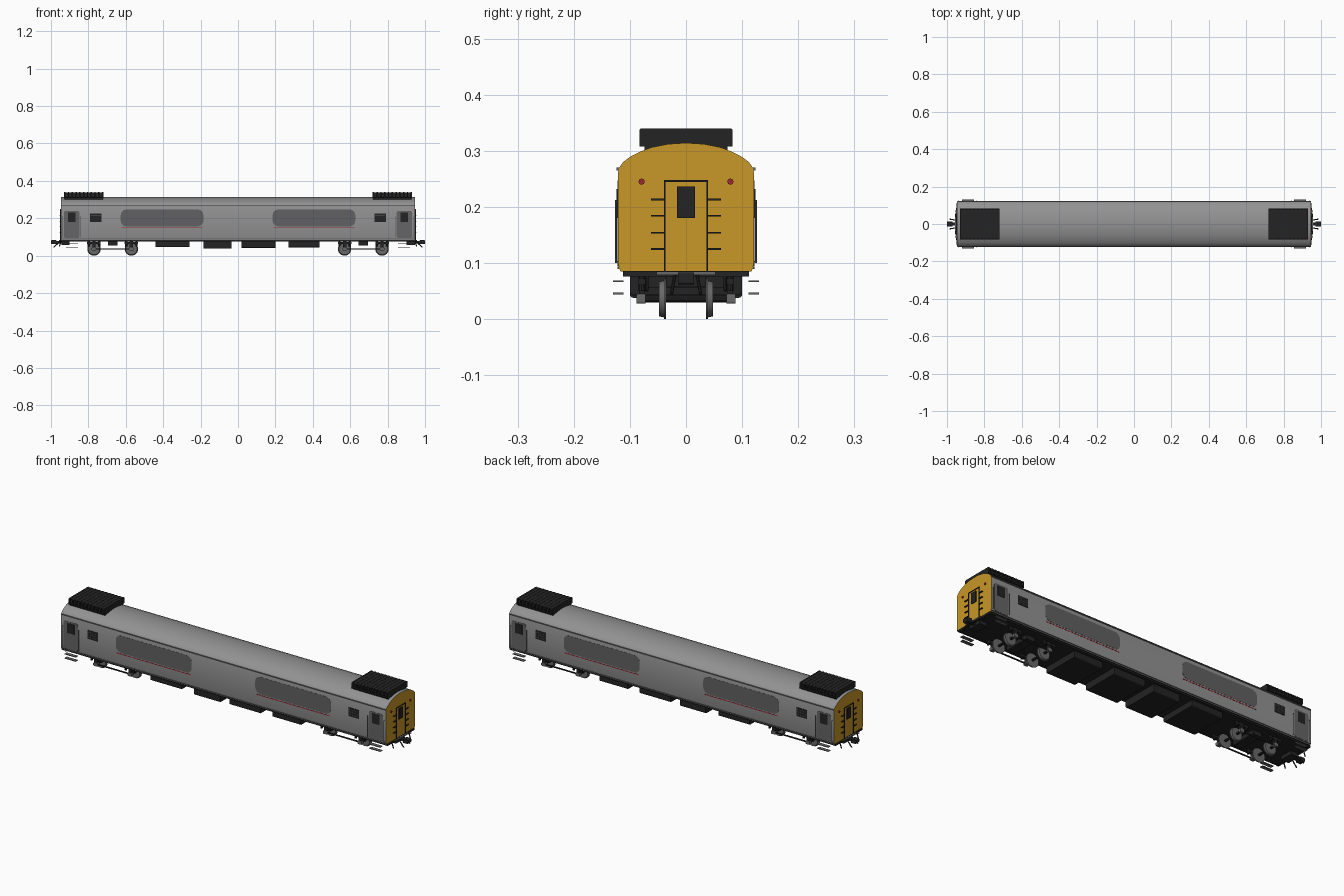
import bpy, bmesh, math
from mathutils import Matrix, Vector

if "Cube" in bpy.data.objects:
    bpy.data.objects.remove(bpy.data.objects["Cube"], do_unlink=True)


def material(name, r, g, b):
    m = bpy.data.materials.new(name)
    m.use_nodes = True
    m.diffuse_color = (r, g, b, 1)
    node = next(n for n in m.node_tree.nodes if n.type == 'BSDF_PRINCIPLED')
    node.inputs["Base Color"].default_value = (r, g, b, 1)
    return m


GREY = material("body grey", 0.29, 0.29, 0.29)
DOOR = material("door grey", 0.13, 0.13, 0.135)
PANEL = material("dark panel grey", 0.12, 0.12, 0.125)
STEEL = material("wheel steel", 0.14, 0.14, 0.14)
BLACK = material("underframe black", 0.017, 0.017, 0.017)
YELLOW = material("end yellow", 0.58, 0.31, 0.02)
RED = material("lamp red", 0.32, 0.02, 0.03)

BOTH = (-1, 1)
CORNERS = [(sx, sy) for sx in BOTH for sy in BOTH]


class Part:
    """Collects primitives into one mesh object."""

    def __init__(self, name, *mats):
        self.name, self.mats, self.bm = name, mats, bmesh.new()

    def box(self, x, y, z, round_axis=None, radius=0.0):
        # each argument is a (low, high) range
        size = [max(r) - min(r) for r in (x, y, z)]
        mid = [sum(r) / 2 for r in (x, y, z)]
        mat = Matrix.Translation(mid) @ Matrix.Diagonal((*size, 1))
        verts = bmesh.ops.create_cube(self.bm, size=1, matrix=mat)["verts"]
        if round_axis is not None:
            edges = {e for v in verts for e in v.link_edges}
            along = [e for e in edges if abs((e.verts[0].co - e.verts[1].co)[round_axis]) > size[round_axis] * 0.9
                     and (e.verts[0].co - e.verts[1].co).normalized()[round_axis] ** 2 > 0.9]
            bmesh.ops.bevel(self.bm, geom=along, offset=radius, segments=4, profile=0.5, affect='EDGES')

    def rod(self, a, b, r, sides=10, r2=None):
        a, b = Vector(a), Vector(b)
        turn = (b - a).to_track_quat('Z', 'Y').to_matrix().to_4x4()
        bmesh.ops.create_cone(self.bm, cap_ends=True, segments=sides, radius1=r,
                              radius2=r if r2 is None else r2, depth=(b - a).length,
                              matrix=Matrix.Translation((a + b) / 2) @ turn)

    def done(self, smooth=False):
        mesh = bpy.data.meshes.new(self.name)
        bmesh.ops.recalc_face_normals(self.bm, faces=self.bm.faces[:])
        self.bm.to_mesh(mesh)
        self.bm.free()
        obj = bpy.data.objects.new(self.name, mesh)
        bpy.context.collection.objects.link(obj)
        for m in self.mats:
            mesh.materials.append(m)
        if smooth:
            bpy.ops.object.select_all(action='DESELECT')
            obj.select_set(True)
            bpy.context.view_layer.objects.active = obj
            bpy.ops.object.shade_smooth_by_angle(angle=math.radians(32))
        return obj


def pair(s, a, b):
    return tuple(sorted((s * a, s * b)))


# Body shell: cross-section swept along x, with yellow ends and black floor
half = [(0.117, 0.085), (0.121, 0.098), (0.121, 0.262), (0.119, 0.270), (0.112, 0.280), (0.100, 0.289),
        (0.083, 0.298), (0.062, 0.306), (0.032, 0.312), (0, 0.314)]
section = half + [(-y, z) for y, z in reversed(half[:-1])]
body = Part("body_shell", GREY, YELLOW, BLACK)
bm = body.bm
rings = [[bm.verts.new((sx * 0.947, y, z)) for y, z in section] for sx in BOTH]
for ring in rings:
    bm.faces.new(ring)
for i in range(len(section)):
    j = (i + 1) % len(section)
    bm.faces.new((rings[0][i], rings[0][j], rings[1][j], rings[1][i]))
bm.normal_update()
for f in bm.faces:
    if abs(f.normal.x) > 0.9:
        f.material_index = 1
    elif abs(f.normal.z) > 0.9 and f.calc_center_median().z < 0.09:
        f.material_index = 2
body.done(smooth=True)

# Roof gutters and lower side sills
trim = Part("side_trim", DOOR)
for s in BOTH:
    trim.box((-0.945, 0.945), pair(s, 0.117, 0.1235), (0.265, 0.270))
    trim.box((-0.945, 0.945), pair(s, 0.115, 0.1222), (0.089, 0.093))
trim.done()

# Side panels, red lines, doors, windows and handrails
panels = Part("side_panels", PANEL)
lines = Part("red_lines", RED)
doors = Part("doors", DOOR)
windows = Part("windows", BLACK)
frames = Part("window_frames", DOOR)
rails = Part("door_handrails", DOOR)
steps = Part("door_steps", DOOR)
for sx, sy in CORNERS:
    panels.box(pair(sx, 0.185, 0.627), pair(sy, 0.118, 0.1218), (0.157, 0.247), 1, 0.03)
    lines.box(pair(sx, 0.19, 0.622), pair(sy, 0.118, 0.1218), (0.148, 0.152))
    doors.box(pair(sx, 0.848, 0.93), pair(sy, 0.116, 0.1222), (0.094, 0.24), 1, 0.012)
    windows.box(pair(sx, 0.868, 0.91), pair(sy, 0.118, 0.1235), (0.18, 0.232))
    windows.box(pair(sx, 0.73, 0.79), pair(sy, 0.118, 0.123), (0.18, 0.226))
    for k in range(3):
        z = 0.19 + k * 0.013
        frames.box(pair(sx, 0.733, 0.787), pair(sy, 0.118, 0.1234), (z, z + 0.001))
    for x in (0.842, 0.937):
        rails.rod((sx * x, sy * 0.1245, 0.1), (sx * x, sy * 0.1245, 0.212), 0.0016, 6)
        for z in (0.102, 0.21):
            rails.rod((sx * x, sy * 0.119, z), (sx * x, sy * 0.1245, z), 0.0014, 6)
    for z in (0.044, 0.066):
        steps.box(pair(sx, 0.855, 0.92), pair(sy, 0.111, 0.13), (z, z + 0.003))
for p in (panels, lines, doors, windows, frames, rails, steps):
    p.done()

# Roof ventilator units with cross slats
vents = Part("roof_ventilators", BLACK)
for s in BOTH:
    vents.box(pair(s, 0.722, 0.928), (-0.074, 0.074), (0.300, 0.336))
    vents.box(pair(s, 0.72, 0.93), (-0.083, 0.083), (0.308, 0.314))
    for k in range(11):
        x = 0.72 + k * 0.0203
        vents.box(pair(s, x, x + 0.007), (-0.083, 0.083), (0.309, 0.340), 0, 0.004)
    vents.box(pair(s, 0.72, 0.93), (-0.081, 0.081), (0.334, 0.339), 0, 0.002)
vents.done()

# Cab ends: gangway door outline, window, rungs, lamps
end_trim = Part("end_door_trim", BLACK)
lamps = Part("tail_lamps", RED)
sill = Part("end_sill_plates", STEEL)
for s in BOTH:
    face = pair(s, 0.944, 0.951)
    for t in BOTH:
        end_trim.box(face, pair(t, 0.0365, 0.0395), (0.085, 0.247))
        for z in (0.125, 0.154, 0.184, 0.213):
            end_trim.box(pair(s, 0.944, 0.954), pair(t, 0.038, 0.062), (z - 0.0015, z + 0.0015))
        lamps.rod((s * 0.944, t * 0.079, 0.245), (s * 0.951, t * 0.079, 0.245), 0.0055, 14)
    end_trim.box(face, (-0.0395, 0.0395), (0.2445, 0.2475))
    end_trim.box(face, (-0.016, 0.016), (0.18, 0.236))
    sill.box(pair(s, 0.94, 0.957), (-0.053, 0.053), (0.079, 0.085))
for p in (end_trim, lamps, sill):
    p.done()

# Underframe, buffer beams and equipment boxes
under = Part("underframe", BLACK)
under.box((-0.94, 0.94), (-0.112, 0.112), (0.077, 0.087))
for s in BOTH:
    under.box(pair(s, 0.935, 0.95), (-0.112, 0.112), (0.076, 0.086))
under.done()
equipment = Part("equipment_boxes", BLACK)
for lo, hi, z in ((-0.44, -0.26, 0.046), (-0.185, -0.035, 0.038), (0.02, 0.2, 0.042), (0.27, 0.435, 0.044)):
    equipment.box((lo, hi), (-0.1, 0.1), (z, 0.08), 0, 0.006)
equipment.done()

# Bogies: wheels, axles, axle boxes, hangers and tie bars
wheels = Part("wheels", STEEL)
axle_boxes = Part("axle_boxes", STEEL)
bogies = Part("bogie_frames", BLACK)
for sx in BOTH:
    for x in (0.57, 0.77):
        cx = sx * x
        bogies.rod((cx, -0.08, 0.036), (cx, 0.08, 0.036), 0.006)
        for sy in BOTH:
            wheels.rod((cx, sy * 0.039, 0.036), (cx, sy * 0.048, 0.036), 0.033, 24, 0.031)
            wheels.rod((cx, sy * 0.036, 0.036), (cx, sy * 0.039, 0.036), 0.036, 24)
            axle_boxes.box((cx - 0.012, cx + 0.012), pair(sy, 0.072, 0.088), (0.028, 0.045), 1, 0.003)
            bogies.box((cx - 0.009, cx + 0.009), pair(sy, 0.074, 0.084), (0.044, 0.08))
            bogies.box((cx - 0.036, cx + 0.036), pair(sy, 0.073, 0.085), (0.062, 0.072))
            for d in BOTH:
                bogies.rod((cx + d * 0.028, sy * 0.079, 0.05), (cx + d * 0.028, sy * 0.079, 0.08), 0.006, 8)
    for sy in BOTH:
        bogies.box(pair(sx, 0.57, 0.77), pair(sy, 0.077, 0.082), (0.033, 0.039))
    bogies.box(pair(sx, 0.645, 0.695), (-0.07, 0.07), (0.055, 0.08))
wheels.done(smooth=True)
axle_boxes.done()
bogies.done()

# Couplers with hoses and braces
couplers = Part("couplers", BLACK)
for s in BOTH:
    couplers.box(pair(s, 0.91, 0.985), (-0.008, 0.008), (0.066, 0.078))
    couplers.box(pair(s, 0.97, 1.0), (-0.014, 0.014), (0.062, 0.083), 1, 0.004)
    couplers.box(pair(s, 0.9, 0.945), (-0.035, 0.035), (0.058, 0.078))
    for t in BOTH:
        couplers.rod((s * 0.95, t * 0.02, 0.078), (s * 0.985, t * 0.026, 0.045), 0.003, 8)
        couplers.rod((s * 0.945, t * 0.07, 0.08), (s * 0.955, t * 0.07, 0.05), 0.003, 8)
couplers.done()
